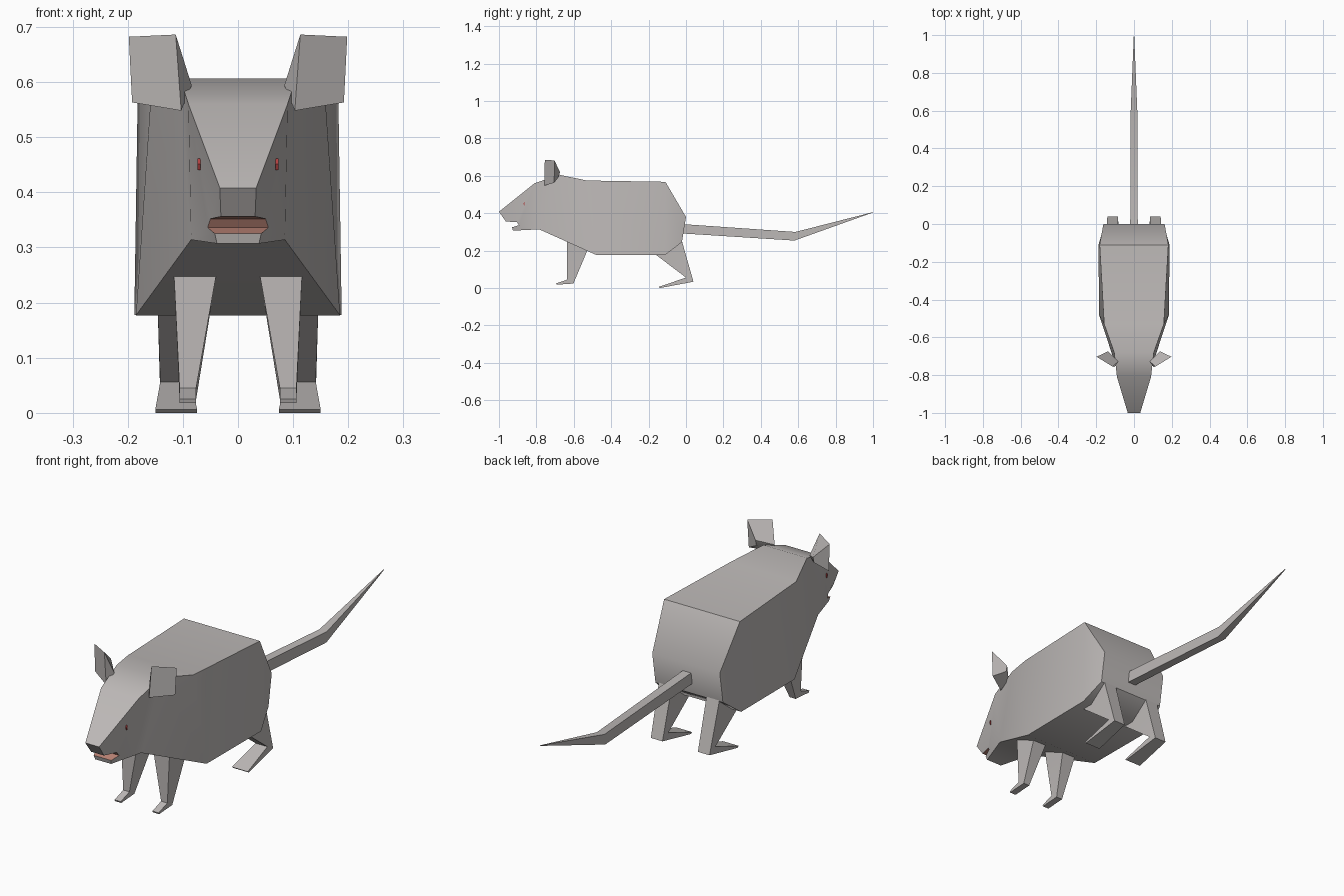
import bpy, bmesh, math

if "Cube" in bpy.data.objects:
    bpy.data.objects.remove(bpy.data.objects["Cube"])


def material(name, rgb):
    m = bpy.data.materials.new(name)
    m.diffuse_color = (*rgb, 1)
    m.use_nodes = True
    m.node_tree.nodes["Principled BSDF"].inputs["Base Color"].default_value = m.diffuse_color
    return m


fur = material("grey fur", (0.51, 0.485, 0.475))
mouth_pink = material("mouth pink", (0.50, 0.23, 0.18))
eye_red = material("eye red", (0.45, 0.05, 0.05))


def make(name, verts, faces, mats, angle=40, mirror=False, pink=()):
    bm = bmesh.new()
    vs = [bm.verts.new(v) for v in verts]
    for i, f in enumerate(faces):
        bm.faces.new([vs[k] for k in f]).material_index = int(i in pink)
    bmesh.ops.recalc_face_normals(bm, faces=bm.faces)
    me = bpy.data.meshes.new(name)
    bm.to_mesh(me)
    bm.free()
    for m in mats:
        me.materials.append(m)
    me.shade_smooth()
    me.set_sharp_from_angle(angle=math.radians(angle))
    ob = bpy.data.objects.new(name, me)
    bpy.context.collection.objects.link(ob)
    if mirror:
        ob.modifiers.new("Mirror", 'MIRROR')
    return ob


def loft(name, rings, mirror=False, mat=fur):
    """Join four-cornered rings and cap both ends."""
    verts = [v for r in rings for v in r]
    n = len(rings)
    faces = [(0, 1, 2, 3), tuple(range(4 * n - 4, 4 * n))]
    for i in range(n - 1):
        for k in range(4):
            a, b = 4 * i + k, 4 * i + (k + 1) % 4
            faces.append((a, b, b + 4, a + 4))
    return make(name, verts, faces, [mat], mirror=mirror)


def ring(x0, x1, a, b):
    """Ring spanning x0..x1 between two side-view points (y, z)."""
    return [(x0, *a), (x1, *a), (x1, *b), (x0, *b)]


# body: side outline as (half width, y, z), running over the back and under the jaw
outline = [
    (.033, -1.0, .408), (.090, -.81, .56), (.105, -.68, .606), (.158, -.53, .575),
    (.182, -.11, .568), (.162, 0, .38), (.162, -.022, .245), (.188, -.11, .178),
    (.185, -.48, .177), (.085, -.785, .314), (.038, -.925, .307), (.042, -.93, .325),
    (.055, -.893, .336), (.050, -.904, .352), (.031, -.963, .356)]
n = len(outline)
verts = [(s * w, y, z) for s in (1, -1) for w, y, z in outline]
strip = [(i, (i + 1) % n, (i + 1) % n + n, i + n) for i in range(n)]
side = [(0, 1, 13, 14), (1, 9, 12, 13), (12, 9, 10, 11), (1, 2, 9),
        (2, 3, 8, 9), (3, 4, 7, 8), (4, 5, 6, 7)]
faces = strip + side + [tuple(k + n for k in f) for f in side]
make("body", verts, faces, [fur, mouth_pink], pink=(11, 12, 13))

# ears: broad front panel narrowing to the back
loft("ears", [
    [(.113, -.755, .686), (.198, -.703, .682), (.192, -.705, .563), (.103, -.757, .548)],
    [(.084, -.728, .594), (.138, -.674, .62), (.138, -.68, .595), (.100, -.728, .572)]],
    mirror=True)

# front legs and feet
loft("front_legs", [
    ring(.036, .117, (-.636, .27), (-.498, .27)),
    ring(.076, .106, (-.636, .045), (-.602, .024)),
    ring(.076, .106, (-.695, .025), (-.692, .018))], mirror=True)

# hind legs and feet
loft("hind_legs", [
    ring(.083, .146, (-.19, .20), (-.03, .28)),
    ring(.085, .141, (0, .056), (.04, .034)),
    ring(.074, .150, (-.147, .006), (-.14, 0))], mirror=True)

# tail: square section, bent upward to a point
loft("tail", [
    ring(-.020, .020, (-.02, .342), (-.02, .292)),
    ring(-.018, .018, (.585, .300), (.58, .254)),
    ring(-.001, .001, (1.0, .406), (1.0, .404))])

# eyes: tiny thin plates on the cheeks
loft("eyes", [
    [(.068, -.869, .451), (.068, -.864, .461), (.068, -.862, .45), (.068, -.864, .440)],
    [(.073, -.869, .451), (.073, -.864, .461), (.073, -.862, .45), (.073, -.864, .440)]],
    mirror=True, mat=eye_red)
